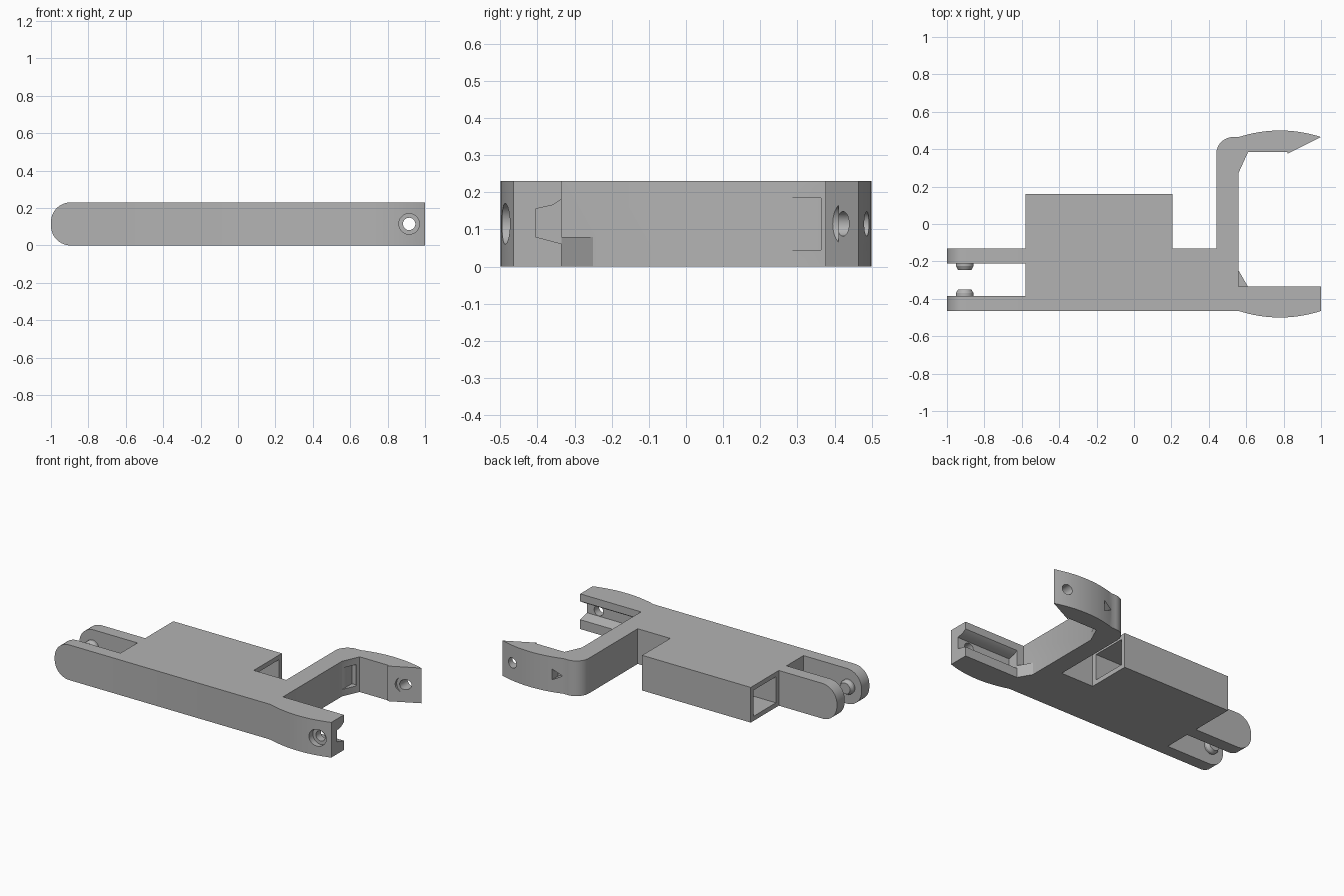
import bpy, bmesh, math
from mathutils import Vector

cube = bpy.data.objects.get("Cube")
if cube:
    bpy.data.objects.remove(cube, do_unlink=True)

H = 0.23          # overall thickness
MID = H / 2

grey = bpy.data.materials.new("plain grey")
grey.use_nodes = True
COLOUR = (0.45, 0.45, 0.45, 1)
grey.diffuse_color = COLOUR
grey.node_tree.nodes["Principled BSDF"].inputs["Base Color"].default_value = COLOUR


def prism(name, points, axis, lo, hi):
    """Extrude a 2D outline along an axis (outline in the other two axes)."""
    place = {"x": lambda p, t: (t, p[0], p[1]),
             "y": lambda p, t: (p[0], t, p[1]),
             "z": lambda p, t: (p[0], p[1], t)}[axis]
    step = {"x": (hi - lo, 0, 0), "y": (0, hi - lo, 0), "z": (0, 0, hi - lo)}[axis]
    bm = bmesh.new()
    base = bm.faces.new([bm.verts.new(place(p, lo)) for p in points])
    ext = bmesh.ops.extrude_face_region(bm, geom=[base])
    moved = [v for v in ext["geom"] if isinstance(v, bmesh.types.BMVert)]
    bmesh.ops.translate(bm, verts=moved, vec=step)
    bmesh.ops.recalc_face_normals(bm, faces=bm.faces)
    mesh = bpy.data.meshes.new(name)
    bm.to_mesh(mesh)
    bm.free()
    obj = bpy.data.objects.new(name, mesh)
    bpy.context.collection.objects.link(obj)
    mesh.materials.append(grey)
    return obj


def rect(a0, a1, b0, b1):
    return [(a0, b0), (a1, b0), (a1, b1), (a0, b1)]


def arc(cx, cy, r, start, end, n):
    angles = [math.radians(start + (end - start) * i / n) for i in range(n + 1)]
    return [(cx + r * math.cos(a), cy + r * math.sin(a)) for a in angles]


def circle(x, r):
    return arc(x, MID, r, 0, 352.5, 47)


def boolean(obj, others, operation):
    """Combine objects and delete the helpers."""
    for other in others:
        mod = obj.modifiers.new("join", "BOOLEAN")
        mod.operation, mod.solver, mod.object = operation, "EXACT", other
    bpy.context.view_layer.update()
    graph = bpy.context.evaluated_depsgraph_get()
    mesh = bpy.data.meshes.new_from_object(obj.evaluated_get(graph))
    obj.modifiers.clear()
    obj.data = mesh
    for other in others:
        bpy.data.objects.remove(other, do_unlink=True)


def bulge(side, x0=0.56, x1=1.0, n=16):
    """Bowed outer edge of a yoke arm."""
    return [(x0 + (x1 - x0) * i / n,
             side * (0.465 + 0.035 * (1 - (2 * i / n - 1) ** 2)))
            for i in range(n + 1)]


# Main plate: body, crossbar and both yoke arms in one outline
outline = [(-0.58, -0.465)] + bulge(-1)
outline += [(1, -0.335), (0.56, -0.335), (0.56, 0.275), (0.61, 0.385),
            (0.82, 0.385), (0.82, 0.375)]
outline += bulge(1)[::-1]
outline += arc(0.53, 0.375, 0.09, 90, 180, 12)
outline += [(0.44, -0.13), (0.205, -0.13), (0.205, 0.16), (-0.58, 0.16)]
frame = prism("frame", outline, "z", 0, H)

# Low gusset in the front inner corner
gusset = prism("gusset", [(0.55, -0.345), (0.615, -0.345), (0.56, -0.25), (0.55, -0.25)],
               "z", 0, 0.08)
boolean(frame, [gusset], "UNION")

# Openings: hollow box, front arm channel, corner pocket, vent and pivot holes
cutters = [
    prism("box_cut", rect(-0.10, 0.13, 0.03, 0.20), "x", -0.7, 0.3),
    prism("channel_cut", [(-0.405, 0.08), (-0.405, 0.155), (-0.36, 0.165),
                          (-0.33, 0.185), (-0.33, 0.06)], "x", 0.61, 1.1),
    prism("pocket_cut", [(0.27, 0.045), (0.375, 0.045), (0.375, 0.185), (0.27, 0.185)],
          "x", 0.561, 0.60),
    prism("vent_cut", [(0.565, MID), (0.63, MID - 0.035), (0.63, MID + 0.035)],
          "y", 0.42, 0.55),
    prism("pivot_cut", circle(0.915, 0.033), "y", -0.6, 0.6),
    prism("front_counterbore_cut", circle(0.915, 0.055), "y", -0.6, -0.455),
    prism("back_counterbore_cut", circle(0.915, 0.055), "y", 0.3, 0.41),
]
boolean(frame, cutters, "DIFFERENCE")

# Clevis: two rounded plates, each with a tapered pin facing inward
R = 0.105
plate = ([(-0.58, 0), (-0.58, H)] + arc(R - 1, H - R, R, 90, 180, 14)
         + arc(R - 1, R, R, 180, 270, 14))
parts = [frame]
for name, y0, y1, root, way in (("front", -0.465, -0.385, -0.385, 1),
                                ("back", -0.21, -0.13, -0.21, -1)):
    parts.append(prism(name + "_clevis_plate", plate, "y", y0, y1))
    rings = [(0.047, 0), (0.047, 0.015), (0.036, 0.035)]
    bm = bmesh.new()
    loops = [[bm.verts.new((x, root + way * d, z)) for x, z in circle(-0.905, r)]
             for r, d in rings]
    for a, b in zip(loops, loops[1:]):
        for i in range(len(a)):
            bm.faces.new((a[i - 1], a[i], b[i], b[i - 1]))
    bm.faces.new(loops[-1])
    bmesh.ops.recalc_face_normals(bm, faces=bm.faces)
    cap = max(bm.faces, key=lambda f: len(f.verts))
    if cap.normal.dot(Vector((0, way, 0))) < 0:
        bmesh.ops.reverse_faces(bm, faces=bm.faces)
    mesh = bpy.data.meshes.new(name + "_pin")
    bm.to_mesh(mesh)
    bm.free()
    mesh.materials.append(grey)
    pin = bpy.data.objects.new(name + "_pin", mesh)
    bpy.context.collection.objects.link(pin)
    parts.append(pin)

# Smooth curves, crisp edges
bpy.ops.object.select_all(action="DESELECT")
for obj in parts:
    obj.select_set(True)
bpy.context.view_layer.objects.active = frame
bpy.ops.object.shade_smooth_by_angle(angle=math.radians(25))
